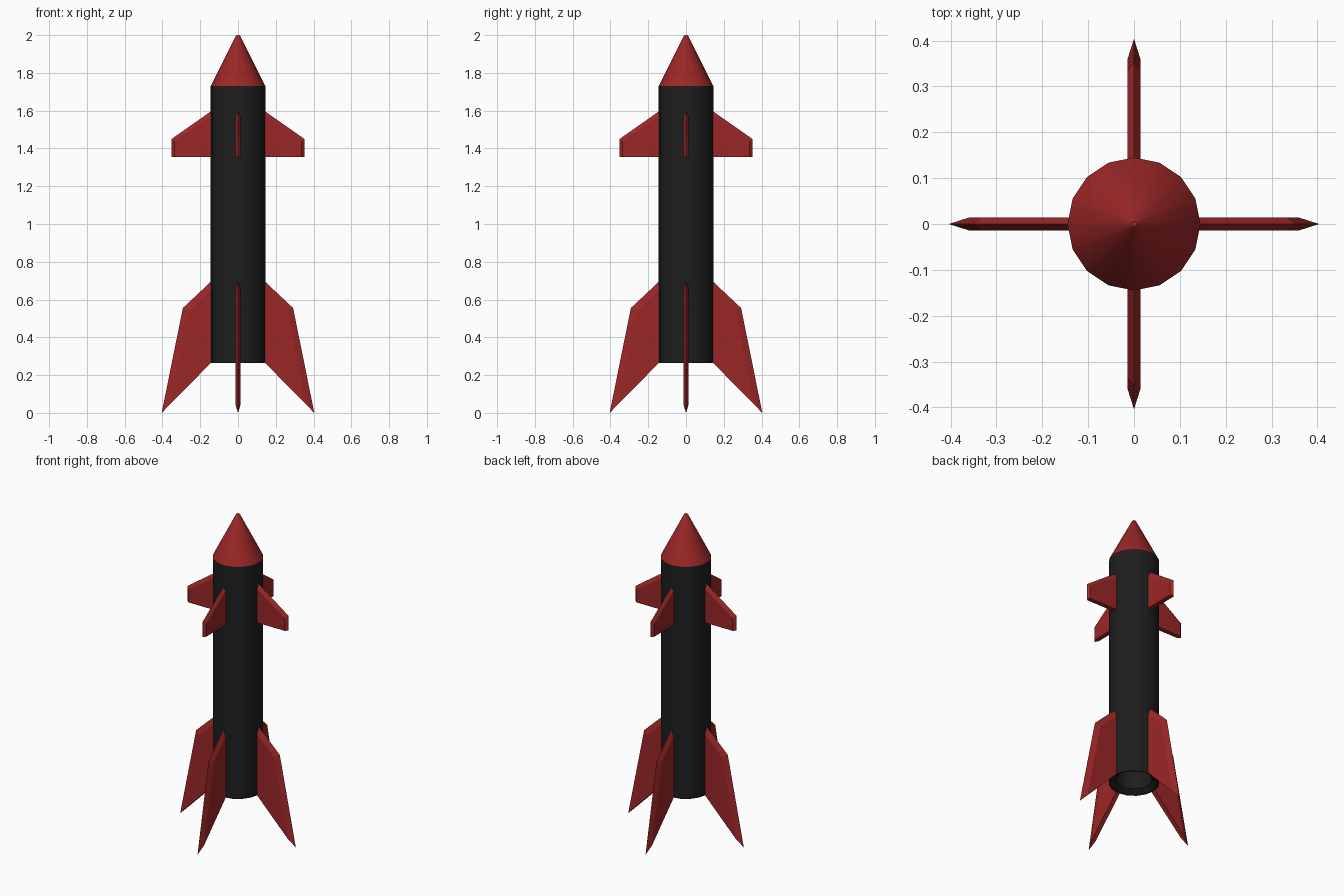
import bpy, bmesh, math
from mathutils import Matrix

if "Cube" in bpy.data.objects:
    bpy.data.objects.remove(bpy.data.objects["Cube"])

SIDES = 16


def material(name, color):
    m = bpy.data.materials.new(name)
    m.diffuse_color = color
    m.use_nodes = True
    m.node_tree.nodes["Principled BSDF"].inputs["Base Color"].default_value = m.diffuse_color
    return m


red = material("red_paint", (0.33, 0.02, 0.02, 1))
black = material("black_paint", (0.013, 0.013, 0.013, 1))


def finish(bm, name, mat, smooth):
    bmesh.ops.recalc_face_normals(bm, faces=bm.faces)
    me = bpy.data.meshes.new(name)
    bm.to_mesh(me)
    bm.free()
    me.materials.append(mat)
    ob = bpy.data.objects.new(name, me)
    bpy.context.collection.objects.link(ob)
    if smooth:
        bpy.ops.object.select_all(action='DESELECT')
        ob.select_set(True)
        bpy.context.view_layer.objects.active = ob
        bpy.ops.object.shade_smooth_by_angle(angle=math.radians(30))
    return ob


def lathe(name, profile, mat):
    """Revolve (radius, z) points; both end rings are capped."""
    bm = bmesh.new()
    rings = []
    for r, z in profile:
        rings.append([bm.verts.new((r * math.cos(a), r * math.sin(a), z))
                      for a in (2 * math.pi * i / SIDES for i in range(SIDES))])
    for a, b in zip(rings, rings[1:]):
        for i in range(SIDES):
            j = (i + 1) % SIDES
            bm.faces.new((a[i], a[j], b[j], b[i]))
    bm.faces.new(rings[0])
    bm.faces.new(rings[-1])
    return finish(bm, name, mat, True)


def fin(name, edge, inner, half, angle):
    """Flat plate ('inner' outline) sharpened to the 'edge' line on its outer side.
    Both run root top -> shoulder -> tip -> root bottom, the last point shared."""
    bm = bmesh.new()
    ridge = [bm.verts.new((x, 0, z)) for x, z in edge]
    sides = [[bm.verts.new((x, s * half, z)) for x, z in inner] for s in (1, -1)]
    for side in sides:
        bm.faces.new(side)
        for i in range(2):
            bm.faces.new((ridge[i], ridge[i + 1], side[i + 1], side[i]))
    a, b = sides
    bm.faces.new((ridge[2], a[2], a[3], b[3], b[2]))    # trailing edge
    bm.faces.new((ridge[0], a[0], a[3], b[3], b[0]))    # root
    bm.transform(Matrix.Rotation(angle, 4, 'Z'))
    return finish(bm, name, mat=red, smooth=False)


# Body tube with the recessed engine opening
lathe("body_tube", [(0.145, 1.73), (0.145, 0.265), (0.138, 0.265),
                    (0.105, 0.29), (0.10, 0.40)], black)

# Nose cone with a small blunt tip
lathe("nose_cone", [(0.145, 1.73), (0.012, 1.995), (0.006, 2.0)], red)

# Four lower and four upper fins
for k in range(4):
    ang = k * math.pi / 2
    fin(f"lower_fin_{k + 1}",
        [(0.138, 0.70), (0.292, 0.555), (0.404, 0.0)],
        [(0.138, 0.655), (0.262, 0.537), (0.36, 0.045), (0.138, 0.27)], 0.014, ang)
    fin(f"upper_fin_{k + 1}",
        [(0.138, 1.60), (0.352, 1.45), (0.352, 1.355)],
        [(0.138, 1.572), (0.335, 1.438), (0.335, 1.355), (0.138, 1.355)], 0.014, ang)
